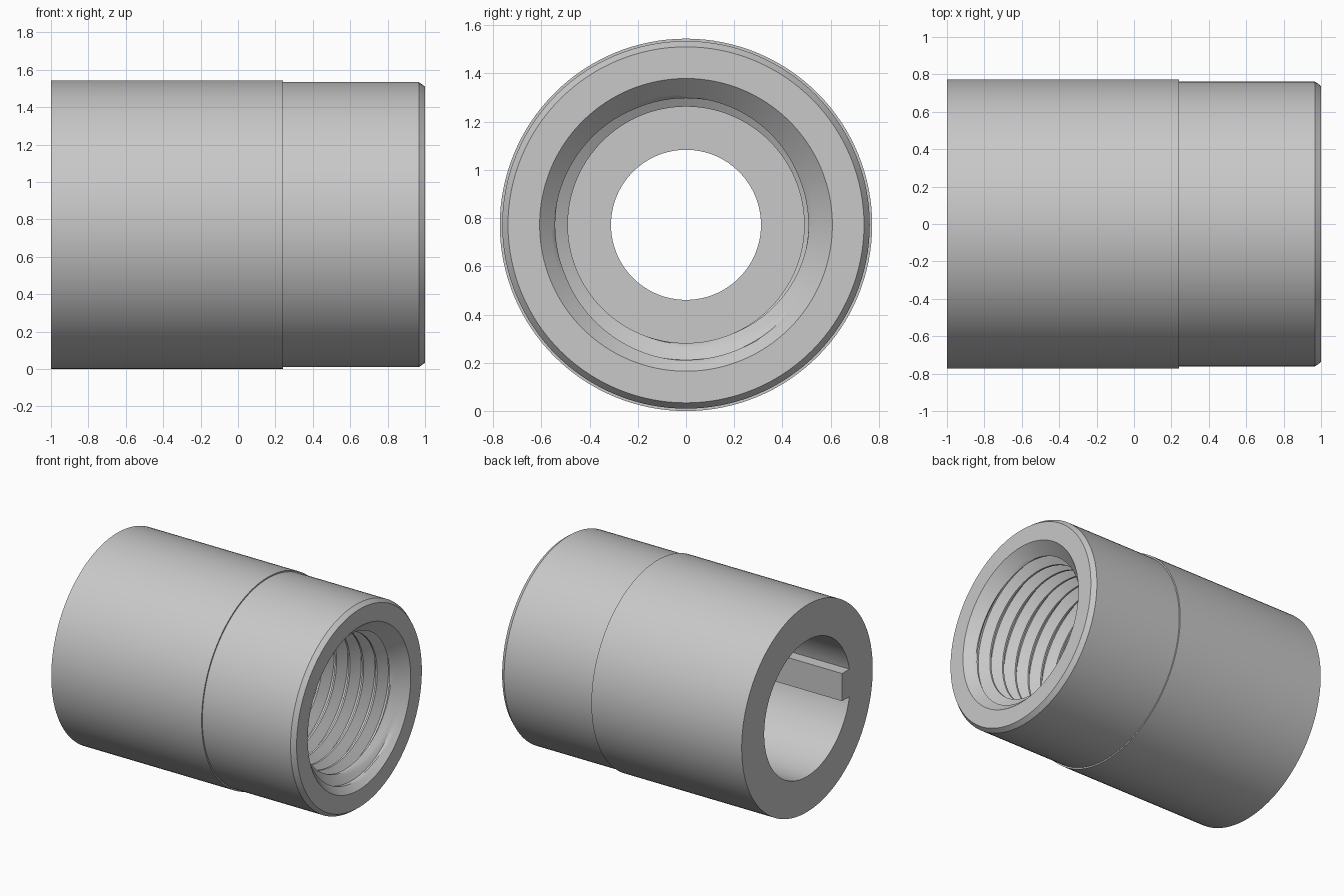
import bpy, bmesh, math
from mathutils import Matrix

if "Cube" in bpy.data.objects:
    bpy.data.objects.remove(bpy.data.objects["Cube"], do_unlink=True)

SEG = 128
AXIS_Z = 0.772
PITCH = 0.112
SOCKET_END, MOUTH = 0.12, 0.607   # inner end of thread, mouth radius
MINOR, MAJOR = 0.49, 0.56         # thread crest and root radii

steel = bpy.data.materials.new("grey_steel")
steel.use_nodes = True
GREY = (0.58, 0.58, 0.58, 1)
steel.diffuse_color = GREY
steel.node_tree.nodes["Principled BSDF"].inputs["Base Color"].default_value = GREY


def finish(name, bm):
    bmesh.ops.recalc_face_normals(bm, faces=bm.faces[:])
    mesh = bpy.data.meshes.new(name)
    bm.to_mesh(mesh)
    bm.free()
    mesh.materials.append(steel)
    obj = bpy.data.objects.new(name, mesh)
    obj.location.z = AXIS_Z
    bpy.context.collection.objects.link(obj)
    return obj


def add_lathe(bm, profile):
    """Spin an open (x, radius) outline around the x axis."""
    verts = [bm.verts.new((x, r, 0)) for x, r in profile]
    edges = [bm.edges.new(pair) for pair in zip(verts, verts[1:])]
    bmesh.ops.spin(bm, geom=verts + edges, cent=(0, 0, 0), axis=(1, 0, 0),
                   angle=math.tau, steps=SEG, use_duplicate=False)


def thread_section():
    """One pitch as (fraction, radius): crest flat, flank, root flat, flank."""
    rise = [(0.12 + 0.38 * i / 4, MINOR + (MAJOR - MINOR) * i / 4) for i in range(5)]
    fall = [(0.62 + 0.38 * i / 4, MAJOR - (MAJOR - MINOR) * i / 4) for i in range(4)]
    return [(0, MINOR)] + rise + fall


def add_thread(bm, turns):
    """Helical V thread, trimmed by the mouth chamfer and the socket end."""
    section = thread_section()
    n = len(section)
    cols = []
    for k in range(SEG):
        a = math.tau * k / SEG
        col = []
        for j in range(turns * n + 1):
            f, r = section[j % n]
            x = SOCKET_END + PITCH * (j // n - 1 + f + k / SEG)
            if x <= SOCKET_END:
                x, r = SOCKET_END, MINOR
            elif x >= 1:
                x, r = 1, MOUTH
            r = max(r, MOUTH - (1 - x))
            col.append(bm.verts.new((x, r * math.cos(a), r * math.sin(a))))
        cols.append(col)
    for k in range(SEG):
        a, b = cols[k], cols[(k + 1) % SEG]
        shift = n if k == SEG - 1 else 0
        for j in range(turns * n - shift):
            bm.faces.new((a[j], a[j + 1], b[j + 1 + shift], b[j + shift]))


# Sleeve: stepped outside, plain bore, inner web with hole, threaded socket
bm = bmesh.new()
add_lathe(bm, [
    (SOCKET_END, MINOR), (0.1, MINOR), (0.1, 0.311), (-0.1, 0.311),
    (-0.1, 0.507), (-1, 0.507), (-1, 0.772), (0.24, 0.772), (0.24, 0.762),
    (0.967, 0.762), (1, 0.738), (1, MOUTH)])
add_thread(bm, 10)
bmesh.ops.remove_doubles(bm, verts=bm.verts[:], dist=1e-4)
sleeve = finish("coupling_sleeve", bm)
bpy.ops.object.select_all(action='DESELECT')
sleeve.select_set(True)
bpy.context.view_layer.objects.active = sleeve
bpy.ops.object.shade_smooth_by_angle(angle=math.radians(25))

# Key rail inside the plain bore
bm = bmesh.new()
bmesh.ops.create_cube(bm, size=1, matrix=Matrix.Translation((-0.54, -0.47, 0))
                      @ Matrix.Diagonal((0.92, 0.12, 0.206, 1)))
finish("key_rail", bm)
